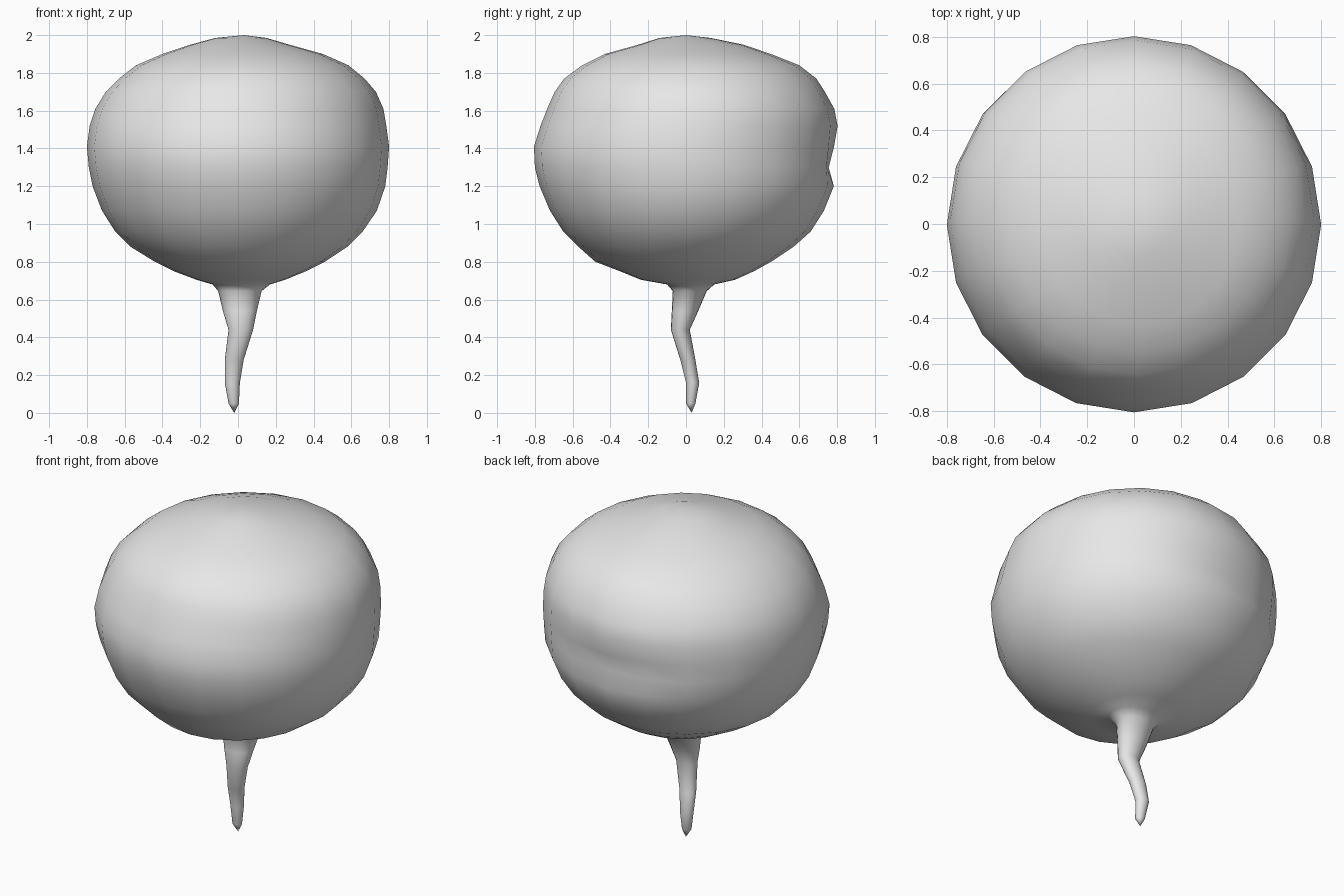
import bpy, bmesh, math

cube = bpy.data.objects.get("Cube")
if cube:
    bpy.data.objects.remove(cube, do_unlink=True)

SIDES = 20

# Cross-sections from crown to root end: z, x min, x max, y min, y max
BULB = [
    (1.985, -.12, .15, -.14, .13), (1.95, -.25, .27, -.25, .30),
    (1.90, -.40, .45, -.43, .45), (1.84, -.54, .585, -.55, .60),
    (1.77, -.63, .67, -.645, .69), (1.70, -.70, .73, -.695, .735),
    (1.61, -.755, .77, -.735, .785), (1.52, -.785, .785, -.77, .803),
    (1.41, -.80, .80, -.805, .80), (1.30, -.79, .792, -.80, .797),
    (1.20, -.77, .78, -.775, .79), (1.07, -.72, .735, -.72, .73),
    (.96, -.65, .66, -.65, .66), (.88, -.57, .58, -.57, .57),
    (.80, -.44, .46, -.48, .45), (.75, -.34, .36, -.35, .36),
    (.705, -.22, .25, -.24, .26),
]
ROOT = [
    (.68, -.135, .17, -.10, .15), (.645, -.105, .125, -.07, .11),
    (.54, -.08, .10, -.075, .065), (.44, -.05, .08, -.08, .02),
    (.28, -.07, .03, -.03, .05), (.16, -.07, .01, 0, .07),
    (.05, -.05, .005, 0, .05),
]


def ring(bm, z, x0, x1, y0, y1):
    """One elliptical cross-section, with a shallow dent in the back."""
    verts = []
    for i in range(SIDES):
        a = 2 * math.pi * i / SIDES
        x = (x0 + x1) / 2 + (x1 - x0) / 2 * math.cos(a)
        y = (y0 + y1) / 2 + (y1 - y0) / 2 * math.sin(a)
        if y > 0.4:
            y -= 0.045 * math.exp(-((x + .05) / .28) ** 2 - ((z - 1.32) / .09) ** 2)
        verts.append(bm.verts.new((x, y, z)))
    return verts


# Bulb flowing into a crooked tap root, as one skin
bm = bmesh.new()
rings = [ring(bm, *section) for section in BULB + ROOT]
for upper, lower in zip(rings, rings[1:]):
    for i in range(SIDES):
        j = (i + 1) % SIDES
        bm.faces.new((upper[i], lower[i], lower[j], upper[j]))

# Crown and root tip closed with fans
crown = bm.verts.new((.03, 0, 2.0))
tip = bm.verts.new((-.02, .03, 0))
for i in range(SIDES):
    j = (i + 1) % SIDES
    bm.faces.new((crown, rings[0][i], rings[0][j]))
    bm.faces.new((tip, rings[-1][j], rings[-1][i]))
bmesh.ops.recalc_face_normals(bm, faces=bm.faces)
for f in bm.faces:
    f.smooth = True

mesh = bpy.data.meshes.new("bulb_with_root")
bm.to_mesh(mesh)
bm.free()
body = bpy.data.objects.new("bulb_with_root", mesh)
bpy.context.collection.objects.link(body)

# Plain grey skin
grey = bpy.data.materials.new("light grey")
grey.use_nodes = True
grey.diffuse_color = (.8, .8, .8, 1)
for node in grey.node_tree.nodes:
    if node.type == 'BSDF_PRINCIPLED':
        node.inputs["Base Color"].default_value = (.8, .8, .8, 1)
mesh.materials.append(grey)
